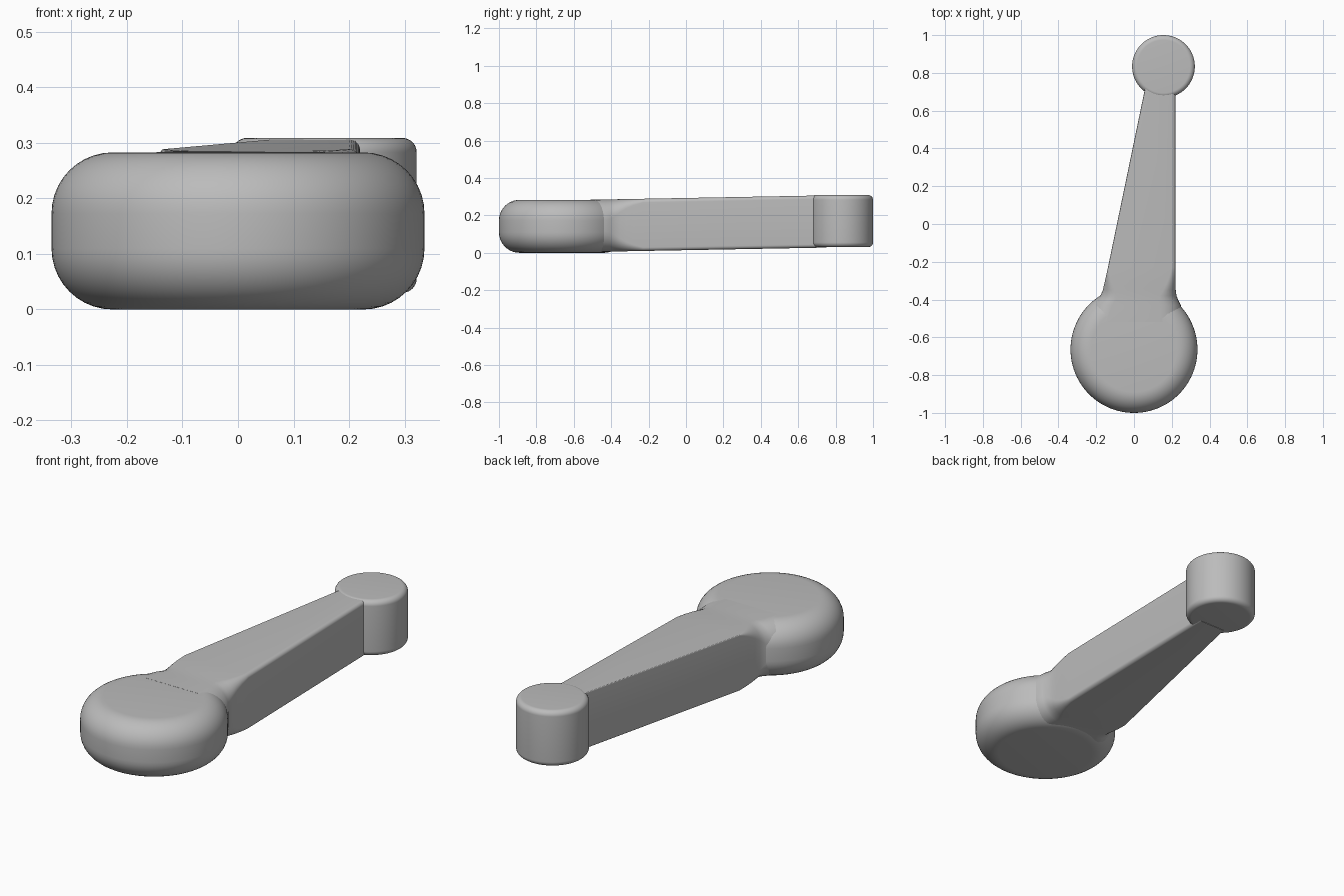
import bpy, bmesh, math

old = bpy.data.objects.get("Cube")
if old:
    bpy.data.objects.remove(old, do_unlink=True)

grey = bpy.data.materials.new("plain_grey")
grey.use_nodes = True
colour = (0.5, 0.5, 0.5, 1)
grey.diffuse_color = colour
grey.node_tree.nodes["Principled BSDF"].inputs["Base Color"].default_value = colour


def finish(name, bm):
    bmesh.ops.recalc_face_normals(bm, faces=bm.faces)
    mesh = bpy.data.meshes.new(name)
    bm.to_mesh(mesh)
    bm.free()
    mesh.materials.append(grey)
    obj = bpy.data.objects.new(name, mesh)
    bpy.context.collection.objects.link(obj)
    bpy.ops.object.select_all(action='DESELECT')
    obj.select_set(True)
    bpy.context.view_layer.objects.active = obj
    bpy.ops.object.shade_smooth_by_angle(angle=math.radians(35))
    return obj


def loft(bm, rings):
    rows = [[bm.verts.new(p) for p in ring] for ring in rings]
    n = len(rows[0])
    for a, b in zip(rows, rows[1:]):
        for i in range(n):
            j = (i + 1) % n
            bm.faces.new((a[i], a[j], b[j], b[i]))
    bm.faces.new(rows[0])
    bm.faces.new(rows[-1])


def rounded_disc(name, x, y, z0, z1, radius, fillet, segments=96, steps=10):
    profile = []
    for zc, start in ((z0 + fillet, -90), (z1 - fillet, 0)):
        for k in range(steps + 1):
            a = math.radians(start + 90 * k / steps)
            profile.append((radius - fillet + fillet * math.cos(a), zc + fillet * math.sin(a)))
    rings = []
    for r, z in profile:
        turn = [2 * math.pi * i / segments for i in range(segments)]
        rings.append([(x + r * math.cos(t), y + r * math.sin(t), z) for t in turn])
    bm = bmesh.new()
    loft(bm, rings)
    finish(name, bm)


def arm_section(y, left, right, r_left, r_right, steps=8):
    # Rounded rectangle across the arm, rising gently towards the tip
    low = 0.003 + 0.0185 * (y + 0.6)
    high = low + 0.279
    corners = ((right - r_right, low + r_right, r_right, -90),
               (right - r_right, high - r_right, r_right, 0),
               (left + r_left, high - r_left, r_left, 90),
               (left + r_left, low + r_left, r_left, 180))
    ring = []
    for cx, cz, r, start in corners:
        for k in range(steps + 1):
            a = math.radians(start + 90 * k / steps)
            ring.append((cx + r * math.cos(a), y, cz + r * math.sin(a)))
    return ring


# Round hub and small end boss
rounded_disc("hub", 0, -0.664, 0, 0.283, 0.336, 0.11)
rounded_disc("end_boss", 0.156, 0.834, 0.03, 0.309, 0.166, 0.026)

# Tapered arm, flaring softly into the hub: y, left, right, edge radii
sections = [(-0.52, -0.26, 0.26, 0.115, 0.115),
            (-0.43, -0.226, 0.248, 0.11, 0.11),
            (-0.405, -0.202, 0.235, 0.105, 0.105),
            (-0.38, -0.178, 0.225, 0.09, 0.09),
            (-0.35, -0.165, 0.221, 0.066, 0.068),
            (-0.32, -0.158, 0.22, 0.046, 0.05),
            (-0.28, -0.149, 0.22, 0.024, 0.034),
            (-0.23, -0.138, 0.22, 0.004, 0.02),
            (0.75, 0.065, 0.22, 0.004, 0.018)]
bm = bmesh.new()
loft(bm, [arm_section(*s) for s in sections])
finish("arm", bm)
